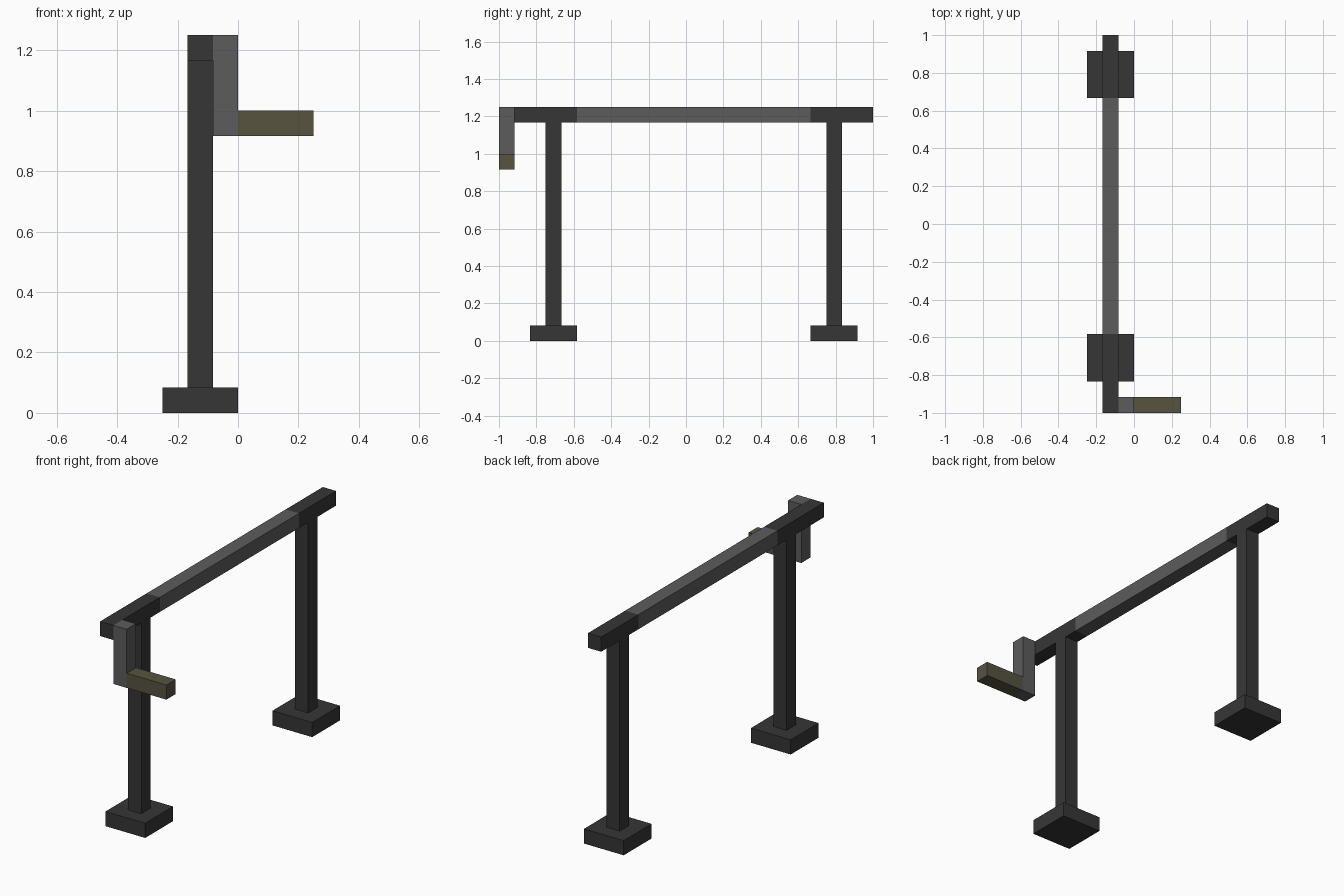
import bpy
import bmesh
from mathutils import Matrix, Vector

if "Cube" in bpy.data.objects:
    bpy.data.objects.remove(bpy.data.objects["Cube"])

U = 1 / 12  # grid module: every part is a whole number of units


def srgb(*rgb):
    lin = [(c / 255 / 12.92) if c < 11 else ((c / 255 + 0.055) / 1.055) ** 2.4 for c in rgb]
    return (*lin, 1)


def material(name, *rgb):
    m = bpy.data.materials.new(name)
    m.diffuse_color = srgb(*rgb)
    m.use_nodes = True
    m.node_tree.nodes["Principled BSDF"].inputs["Base Color"].default_value = m.diffuse_color
    return m


dark = material("dark_iron", 54, 54, 54)
grey = material("grey_steel", 92, 92, 92)
wood = material("olive_grip", 87, 83, 64)


def box(name, lo, hi, mat):
    """Box between two corners given in grid units."""
    lo, hi = Vector(lo) * U, Vector(hi) * U
    bm = bmesh.new()
    bmesh.ops.create_cube(bm, size=1, matrix=Matrix.Translation((lo + hi) / 2) @ Matrix.Diagonal((*(hi - lo), 1)))
    mesh = bpy.data.meshes.new(name)
    bm.to_mesh(mesh)
    bm.free()
    mesh.materials.append(mat)
    bpy.context.collection.objects.link(bpy.data.objects.new(name, mesh))


# Two stands: square foot and upright post
for side, y in (("front", -9), ("back", 9)):
    box(f"{side}_foot", (-3, y - 1, 0), (0, y + 2, 1), dark)
    box(f"{side}_post", (-2, y, 1), (-1, y + 1, 14), dark)

# Spit bar: dark ends resting on the posts, lighter middle
box("front_bar_end", (-2, -12, 14), (-1, -7, 15), dark)
box("middle_bar", (-2, -7, 14), (-1, 8, 15), grey)
box("back_bar_end", (-2, 8, 14), (-1, 12, 15), dark)

# Crank at the front end
box("crank_arm", (-1, -12, 11), (0, -11, 15), grey)
box("crank_grip", (0, -12, 11), (3, -11, 12), wood)
